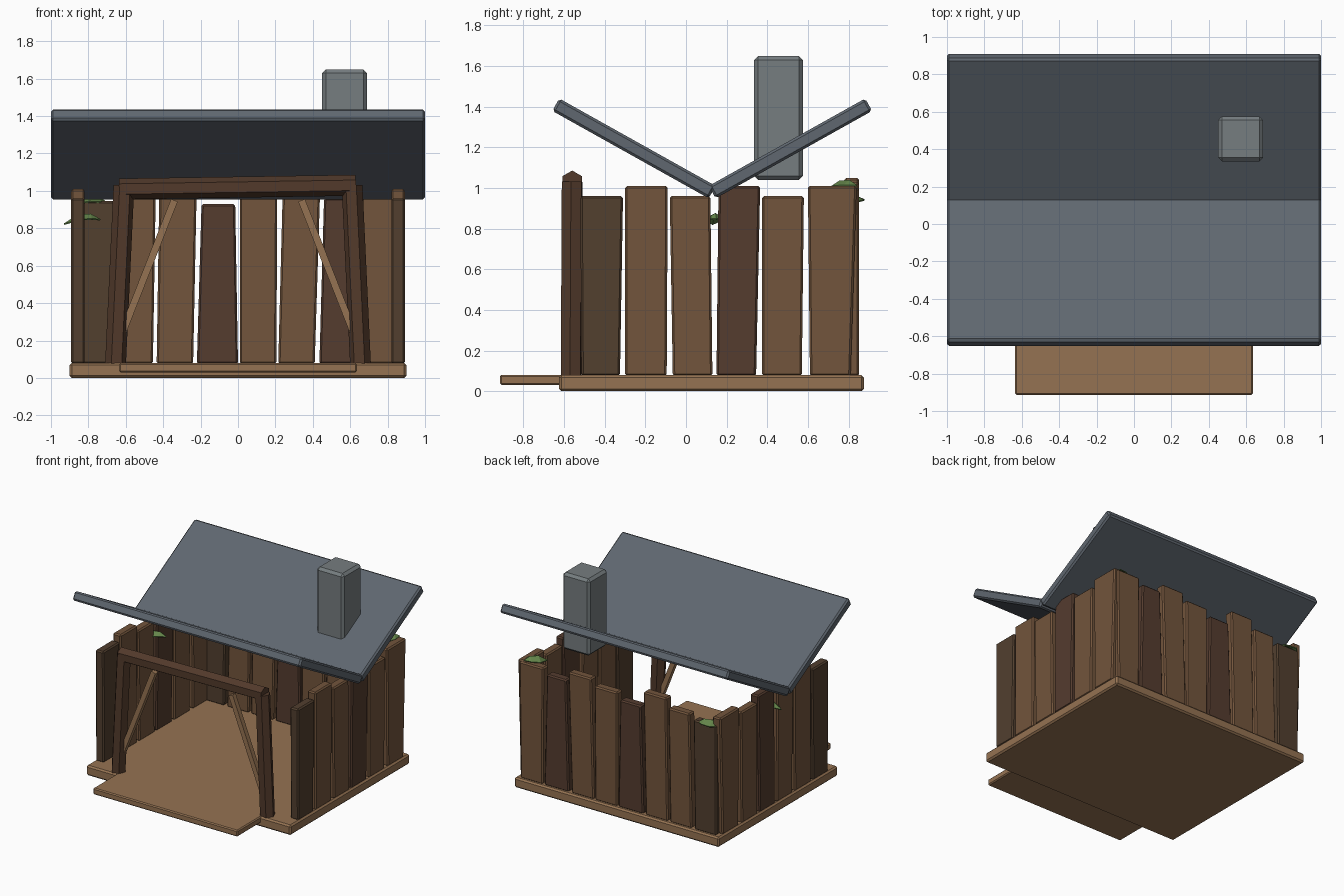
import bpy, bmesh, math
from mathutils import Vector, Matrix

if "Cube" in bpy.data.objects:
    bpy.data.objects.remove(bpy.data.objects["Cube"])


def material(name, rgb):
    m = bpy.data.materials.new(name)
    m.diffuse_color = (*rgb, 1)
    m.use_nodes = True
    m.node_tree.nodes["Principled BSDF"].inputs["Base Color"].default_value = m.diffuse_color
    return m


FLOOR = material("floor wood", (0.30, 0.17, 0.085))
BROWNS = [material("plank brown", (0.17, 0.09, 0.045)),
          material("plank dark", (0.085, 0.05, 0.028)),
          material("plank red", (0.09, 0.045, 0.028))]
BEAM = material("beam brown", (0.085, 0.042, 0.024))
SLATE = material("slate", (0.115, 0.135, 0.16))
STONE = material("stone", (0.18, 0.205, 0.215))
GREEN = material("leaf green", (0.13, 0.24, 0.07))


def finish(name, bm, mat, bevel=0.0):
    bmesh.ops.recalc_face_normals(bm, faces=bm.faces[:])
    me = bpy.data.meshes.new(name)
    bm.to_mesh(me)
    bm.free()
    me.materials.append(mat)
    ob = bpy.data.objects.new(name, me)
    bpy.context.collection.objects.link(ob)
    if bevel:
        mod = ob.modifiers.new("bevel", 'BEVEL')
        mod.width = bevel
        mod.segments = 1
    return ob


def box(name, lo, hi, mat, bevel):
    bm = bmesh.new()
    lo, hi = Vector(lo), Vector(hi)
    bmesh.ops.create_cube(bm, size=1, matrix=Matrix.Translation((lo + hi) / 2)
                          @ Matrix.Diagonal((*(hi - lo), 1)))
    return finish(name, bm, mat, bevel)


def beam(name, a, b, radius, sides, mat, spin=0.0):
    a, b = Vector(a), Vector(b)
    rot = (b - a).to_track_quat('Z', 'Y').to_matrix().to_4x4()
    bm = bmesh.new()
    bmesh.ops.create_cone(bm, cap_ends=True, segments=sides, radius1=radius,
                          radius2=radius, depth=(b - a).length,
                          matrix=Matrix.Translation((a + b) / 2) @ rot
                          @ Matrix.Rotation(spin, 4, 'Z'))
    return finish(name, bm, mat)


def plank(name, bottom, top, height, depth, mat, along_y):
    """Board whose bottom and top spans differ; depth is its thickness range."""
    bm = bmesh.new()
    rings = []
    for z, (s0, s1) in ((0.075, bottom), (height, top)):
        pts = [(s0, depth[0]), (s1, depth[0]), (s1, depth[1]), (s0, depth[1])]
        rings.append([bm.verts.new((d, s, z) if along_y else (s, d, z)) for s, d in pts])
    bm.faces.new(rings[0])
    bm.faces.new(rings[1])
    for i in range(4):
        j = (i + 1) % 4
        bm.faces.new((rings[0][i], rings[0][j], rings[1][j], rings[1][i]))
    return finish(name, bm, mat, 0.01)


def leaf(name, centre, length, width, turn, tilt):
    bm = bmesh.new()
    spine = [(-0.5, -0.10), (-0.1, 0.10), (0.25, 0.09), (0.5, -0.08)]
    half = [0.0, 0.5, 0.36, 0.0]
    m = (Matrix.Translation(centre) @ Matrix.Rotation(turn, 4, 'Z')
         @ Matrix.Rotation(tilt, 4, 'Y'))
    mid = [bm.verts.new(m @ Vector((x * length, 0, z * length))) for x, z in spine]
    for s in (-1, 1):
        e = [bm.verts.new(m @ Vector((spine[i][0] * length, s * half[i] * width,
                                      spine[i][1] * length - 0.025))) for i in (1, 2)]
        bm.faces.new((mid[0], mid[1], e[0]))
        bm.faces.new((mid[1], mid[2], e[1], e[0]))
        bm.faces.new((mid[2], mid[3], e[1]))
    ob = finish(name, bm, GREEN)
    ob.modifiers.new("thickness", 'SOLIDIFY').thickness = 0.008


# Floor and front step
box("floor", (-0.9, -0.625, 0.0), (0.9, 0.875, 0.08), FLOOR, 0.012)
box("front_step", (-0.635, -0.915, 0.03), (0.635, -0.55, 0.081), FLOOR, 0.008)

# Side walls: bottom span, top span, height, colour
side = [((-0.515, -0.325), (-0.52, -0.31), 0.96, 1),
        ((-0.30, -0.095), (-0.30, -0.09), 1.01, 0),
        ((-0.065, 0.13), (-0.08, 0.12), 0.96, 0),
        ((0.15, 0.345), (0.16, 0.365), 1.01, 2),
        ((0.375, 0.57), (0.375, 0.58), 0.96, 0),
        ((0.61, 0.81), (0.60, 0.84), 1.01, 0)]
for label, s in (("left", -1), ("right", 1)):
    for i, (b, t, h, c) in enumerate(side):
        plank(f"{label}_plank_{i + 1}", b, t, h,
              sorted((s * 0.82, s * 0.892)), BROWNS[c], True)

# Back wall
back = [((-0.86, -0.67), (-0.86, -0.66), 0.945, 1),
        ((-0.645, -0.455), (-0.625, -0.44), 0.98, 0),
        ((-0.435, -0.24), (-0.42, -0.22), 1.05, 0),
        ((-0.22, 0.0), (-0.195, -0.015), 0.93, 2),
        ((0.01, 0.205), (0.01, 0.21), 0.98, 0),
        ((0.215, 0.41), (0.24, 0.44), 1.03, 0),
        ((0.435, 0.65), (0.46, 0.63), 0.96, 2),
        ((0.665, 0.86), (0.66, 0.87), 1.0, 0)]
for i, (b, t, h, c) in enumerate(back):
    plank(f"back_plank_{i + 1}", b, t, h, (0.78, 0.852), BROWNS[c], False)

# Entrance frame: leaning posts, crooked lintel and thin braces
for label, s in (("left", -1), ("right", 1)):
    beam(f"{label}_post", (s * 0.655, -0.565, 0.07), (s * 0.61, -0.56, 1.03),
         0.056, 6, BEAM)
    beam(f"{label}_brace", (s * 0.615, -0.56, 0.25), (s * 0.34, -0.56, 0.95),
         0.027, 4, FLOOR, math.pi / 4)
beam("lintel", (-0.635, -0.56, 1.01), (0.63, -0.56, 1.03), 0.056, 6, BEAM)

# Valley-shaped roof of two slabs meeting at y = 0.13
for label, s in (("front", -1), ("back", 1)):
    slab = box(f"{label}_roof", (-1, -0.441, -0.035), (1, 0.441, 0.035), SLATE, 0.012)
    slab.location = (0, 0.129 + s * 0.385, 1.195)
    slab.rotation_euler.x = s * math.radians(29.2)

# Chimney
box("chimney", (0.45, 0.335, 1.04), (0.69, 0.575, 1.65), STONE, 0.02)

# Leaves caught on the walls
leaf("leaf_left", (-0.835, 0.14, 0.855), 0.20, 0.10, 0.1, -0.1)
leaf("leaf_back_left", (-0.79, 0.82, 0.95), 0.20, 0.13, 0.2, 0.0)
leaf("leaf_back_right", (0.78, 0.77, 1.02), 0.18, 0.13, 0.9, -0.1)
